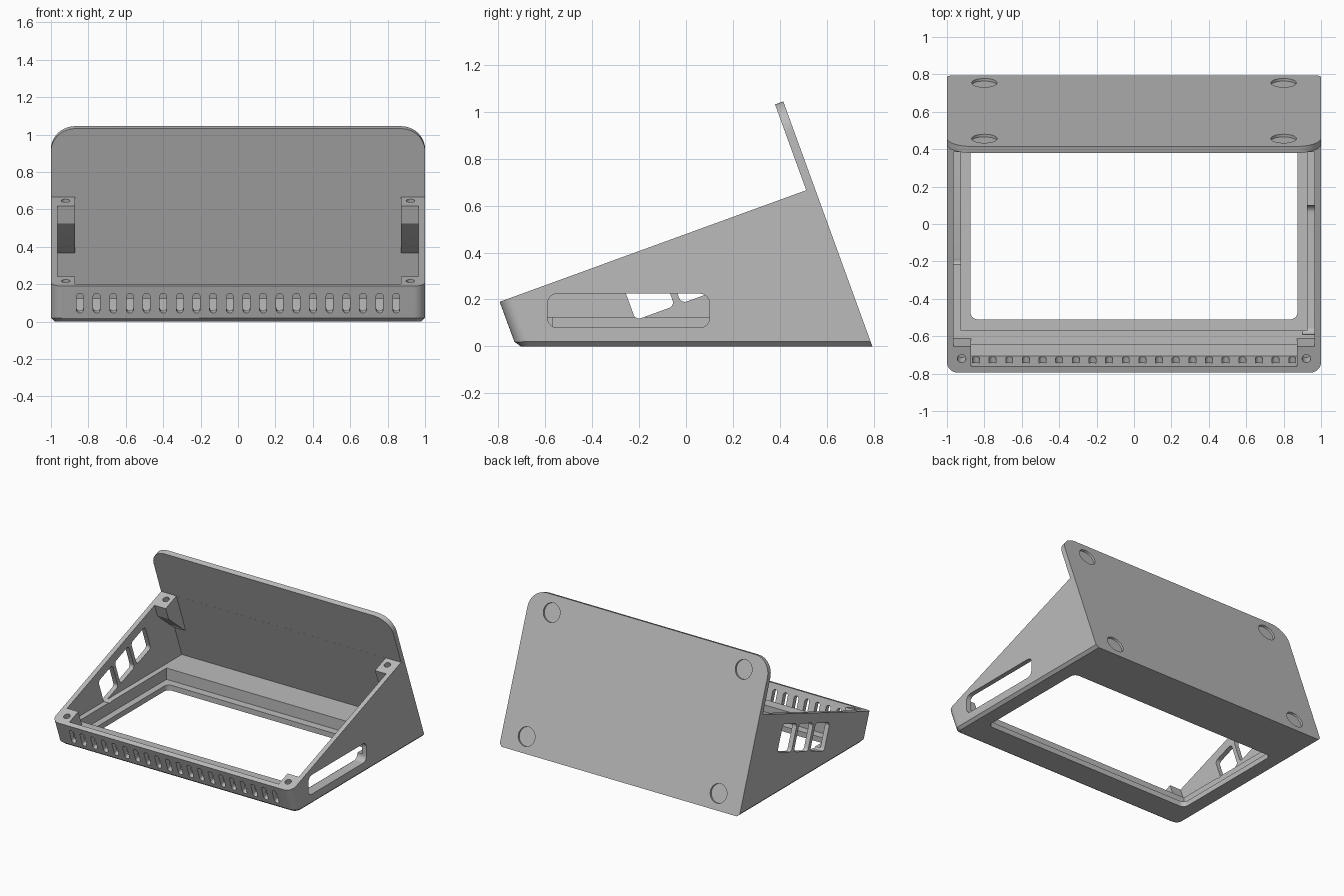
import bpy, bmesh
from math import radians, sin, cos
from mathutils import Matrix, Vector

if "Cube" in bpy.data.objects:
    bpy.data.objects.remove(bpy.data.objects["Cube"])

TILT = radians(20)
ALONG = Vector((0, cos(TILT), sin(TILT)))     # up the sloping rim
NORMAL = Vector((0, -sin(TILT), cos(TILT)))   # square to the sloping rim

grey = bpy.data.materials.new("matte grey")
grey.use_nodes = True
grey.diffuse_color = (0.5, 0.5, 0.5, 1)
grey.node_tree.nodes["Principled BSDF"].inputs["Base Color"].default_value = grey.diffuse_color


def finish(bm, name):
    bmesh.ops.recalc_face_normals(bm, faces=bm.faces)
    mesh = bpy.data.meshes.new(name)
    bm.to_mesh(mesh)
    bm.free()
    mesh.materials.append(grey)
    obj = bpy.data.objects.new(name, mesh)
    bpy.context.collection.objects.link(obj)
    return obj


def bevel(bm, test, size, segments):
    edges = [e for e in bm.edges if test(e.verts[0].co, e.verts[1].co)]
    bmesh.ops.bevel(bm, geom=edges, offset=size, segments=segments, profile=0.5, affect='EDGES')


def prism(outline, x0, x1):
    """Side outline in (y, z) extruded across x."""
    bm = bmesh.new()
    face = bm.faces.new([bm.verts.new((x0, y, z)) for y, z in outline])
    out = bmesh.ops.extrude_face_region(bm, geom=[face])
    bmesh.ops.translate(bm, vec=(x1 - x0, 0, 0),
                        verts=[v for v in out["geom"] if isinstance(v, bmesh.types.BMVert)])
    return bm


def rounded_box(name, center, size, axis, radius, tilt=0):
    """Box with the edges along one axis rounded, then tilted about x."""
    bm = bmesh.new()
    bmesh.ops.create_cube(bm, size=1, matrix=Matrix.Diagonal((*size, 1)))
    if radius:
        bevel(bm, lambda a, b: abs((a - b)[axis]) > size[axis] * 0.9, radius, 8)
    bm.transform(Matrix.Translation(center) @ Matrix.Rotation(tilt, 4, 'X'))
    return finish(bm, name)


def cylinder(name, center, radius, depth, tilt):
    bm = bmesh.new()
    bmesh.ops.create_cone(bm, cap_ends=True, segments=40, radius1=radius, radius2=radius, depth=depth,
                          matrix=Matrix.Translation(center) @ Matrix.Rotation(tilt, 4, 'X'))
    return finish(bm, name)


def combine(target, other, operation):
    mod = target.modifiers.new(operation, 'BOOLEAN')
    mod.operation, mod.solver, mod.object = operation, 'EXACT', other
    bpy.context.view_layer.objects.active = target
    bpy.ops.object.modifier_apply(modifier=mod.name)
    bpy.data.objects.remove(other)


def cut(other):
    combine(stand, other, 'DIFFERENCE')


def add(other):
    combine(stand, other, 'UNION')


def rim_z(y):
    return 0.19 + (y + 0.795) * sin(TILT) / cos(TILT)


def back_y(z, inset=0):
    return 0.795 - inset - 0.364 * z


# Wedge body: rounded front corners and chamfered lower edge
bm = prism([(-0.725, 0), (-0.795, 0.19), (0.548, rim_z(0.548)), (0.795, 0)], -1, 1)
bevel(bm, lambda a, b: max(a.y, b.y) < -0.7 and abs(a.z - b.z) > 0.1, 0.06, 8)
bevel(bm, lambda a, b: max(a.z, b.z) < 0.001 and min(a.y, b.y) < 0.7, 0.02, 1)
stand = finish(bm, "tilted_stand")

# Back plate rising above the wedge, with rounded upper corners
bm = prism([(back_y(0.3), 0.3), (0.415, 1.045), (0.38, 1.032), (back_y(0.3, 0.04), 0.3)], -1, 1)
bevel(bm, lambda a, b: min(a.z, b.z) > 1 and abs(a.x - b.x) < 0.01, 0.13, 12)
add(finish(bm, "back_plate"))

# Main cavity with a trough behind the front wall
cavity = [(-0.645, 0.125), (-0.645, 0.045), (-0.705, 0.045), (-0.82, 0.37),
          (-0.82, 1.3), (back_y(1.3, 0.04), 1.3), (back_y(0.125, 0.04), 0.125)]
cut(finish(prism(cavity, -0.965, 0.965), "cavity"))

# Stepped recess and the window through the floor
cut(rounded_box("recess", (0, -0.05, 0.14), (1.85, 1.04, 0.2), 2, 0))
cut(rounded_box("opening", (0, -0.05, 0), (1.75, 0.92, 0.3), 2, 0.04))

# Corner mounts with screw holes
for side in (-1, 1):
    xs = sorted((side * 0.872, side * 0.975))
    front = [(-0.715, 0.03), (-0.775, rim_z(-0.775)), (-0.655, rim_z(-0.655)), (-0.58, 0.035)]
    rear = [(0.385, rim_z(0.385)), (0.53, rim_z(0.53)), (0.645, 0.36), (0.61, 0.37), (0.42, 0.525)]
    for outline, y in ((front, -0.72), (rear, 0.46)):
        add(finish(prism(outline, *xs), "corner_mount"))
        cut(cylinder("screw_hole", (side * 0.922, y, rim_z(y)), 0.023, 0.16, TILT))

# Row of vents in the front wall
for i in range(20):
    cut(rounded_box("vent", (-0.845 + i * 0.089, -0.75, 0.103),
                    (0.037, 0.13, 0.112), 1, 0.0183, TILT))

# Long slot in the left wall
cut(rounded_box("side_slot", (1, -0.245, 0.152), (0.2, 0.69, 0.145), 0, 0.04))

# Three slanted windows in the right wall
for i in range(3):
    center = Vector((-1, -0.215, 0.112)) + ALONG * (0.0885 + 0.207 * i) + NORMAL * 0.1
    cut(rounded_box("side_window", center, (0.2, 0.177, 0.2), 0, 0.025, TILT))

# Round foot recesses on the back
for x in (-0.8, 0.8):
    for z in (0.11, 0.93):
        cut(cylinder("foot_recess", (x, back_y(z), z), 0.068, 0.03, radians(-70)))

bpy.ops.object.select_all(action='DESELECT')
stand.select_set(True)
bpy.context.view_layer.objects.active = stand
bpy.ops.object.shade_smooth_by_angle(angle=radians(25))
